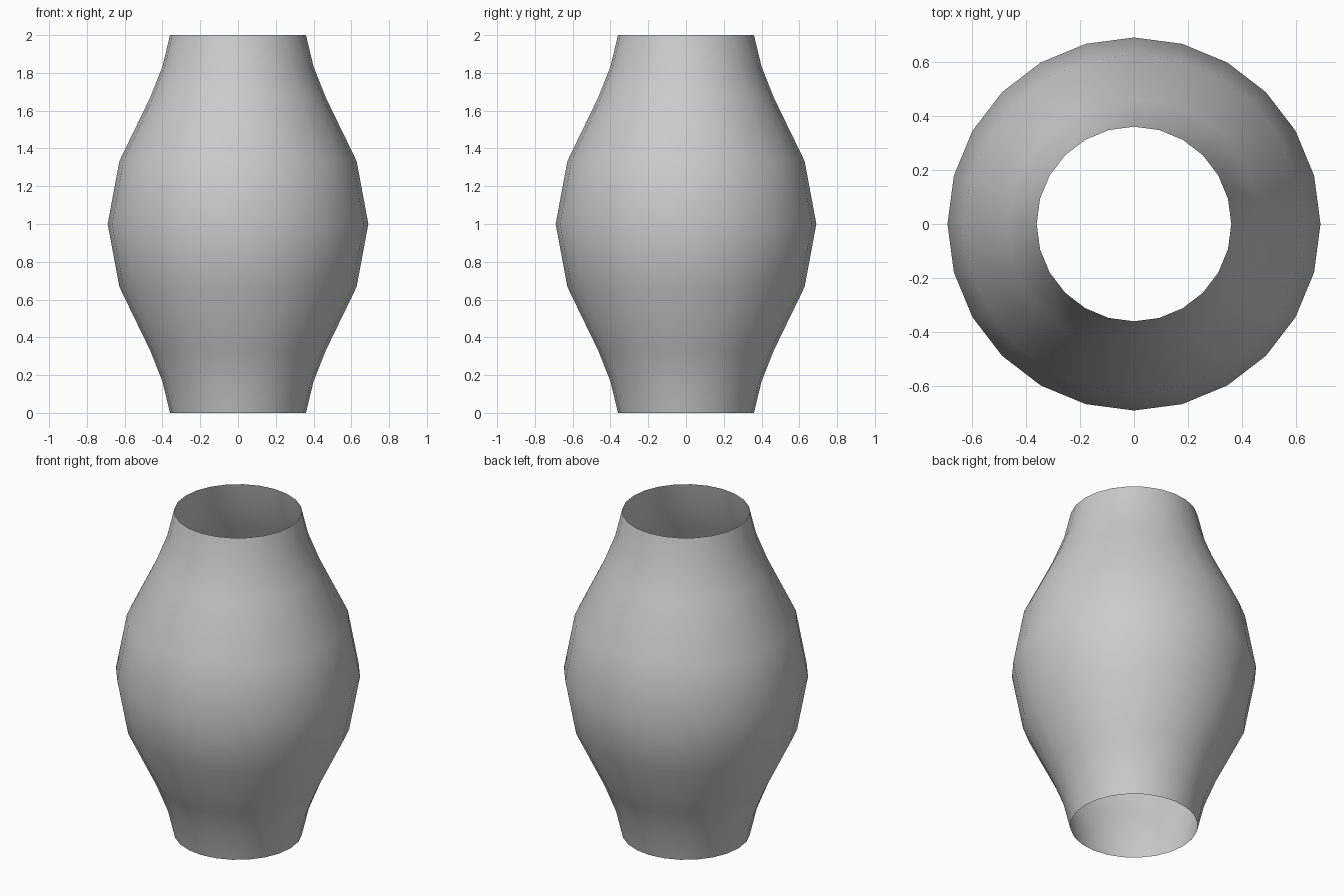
import bpy
import bmesh
import math

cube = bpy.data.objects.get("Cube")
if cube:
    bpy.data.objects.remove(cube, do_unlink=True)

SIDES = 24

# Lower half of the outline as (radius, height); the upper half mirrors it
lower = [(0.36, 0), (0.4, 0.167), (0.466, 0.333), (0.628, 0.667), (0.69, 1)]
profile = lower + [(r, 2 - z) for r, z in reversed(lower[:-1])]

# Open tube body: one ring of vertices per profile point, bridged with quads
bm = bmesh.new()
rings = []
for r, z in profile:
    angles = [math.tau * i / SIDES for i in range(SIDES)]
    rings.append([bm.verts.new((r * math.cos(a), r * math.sin(a), z)) for a in angles])
for low, high in zip(rings, rings[1:]):
    for i in range(SIDES):
        j = (i + 1) % SIDES
        face = bm.faces.new((low[i], low[j], high[j], high[i]))
        face.smooth = True

mesh = bpy.data.meshes.new("vase_body")
bm.to_mesh(mesh)
bm.free()
body = bpy.data.objects.new("vase_body", mesh)
bpy.context.collection.objects.link(body)

# Plain light grey
grey = bpy.data.materials.new("light_grey")
grey.use_nodes = True
colour = (0.6, 0.6, 0.6, 1)
grey.diffuse_color = colour
grey.node_tree.nodes["Principled BSDF"].inputs["Base Color"].default_value = colour
mesh.materials.append(grey)
